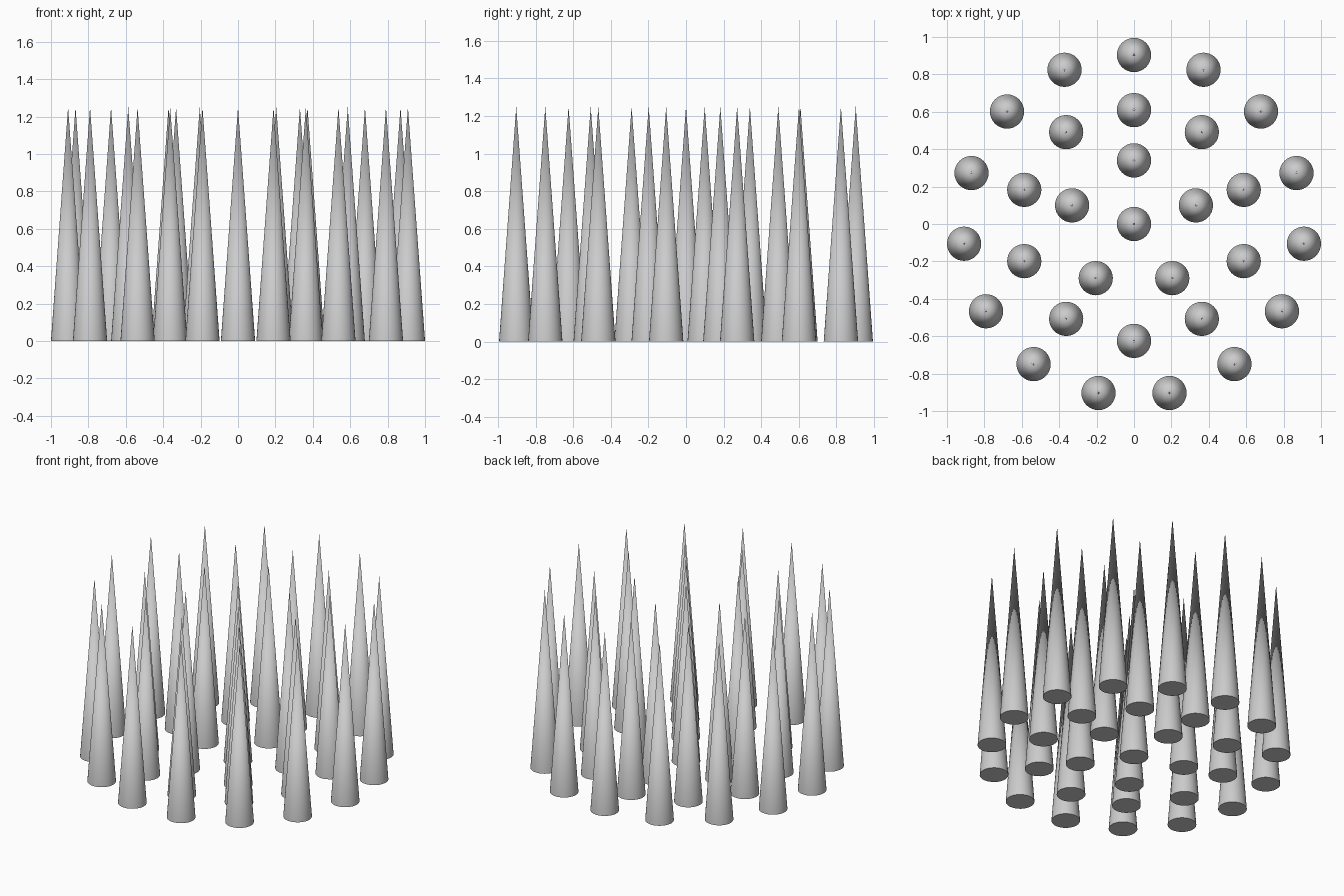
import bpy
from math import sin, cos, radians

if "Cube" in bpy.data.objects:
    bpy.data.objects.remove(bpy.data.objects["Cube"], do_unlink=True)

RADIUS, HEIGHT = 0.0915, 1.25

# Plain grey for every spike
grey = bpy.data.materials.new("light_grey")
grey.use_nodes = True
colour = (0.6, 0.6, 0.6, 1)
grey.diffuse_color = colour
grey.node_tree.nodes["Principled BSDF"].inputs["Base Color"].default_value = colour


def spike(name, x, y):
    """Smooth cone with a sharp base rim, standing on the ground."""
    bpy.ops.mesh.primitive_cone_add(vertices=32, radius1=RADIUS, radius2=0,
                                    depth=HEIGHT, location=(x, y, HEIGHT / 2))
    obj = bpy.context.object
    obj.name = name
    obj.data.materials.append(grey)
    bpy.ops.object.shade_smooth_by_angle(angle=radians(30))


def ring(name, count, radius, shift):
    """Evenly spaced spikes, the first one at the back."""
    for i in range(count):
        a = radians(360 * i / count)
        spike(f"{name}_{i + 1}", radius * sin(a), radius * cos(a) + shift)


# Centre spike and three rings around it
spike("centre_spike", 0, 0)
ring("inner_spike", 5, 0.348, -0.008)
ring("middle_spike", 10, 0.617, -0.008)
ring("outer_spike", 15, 0.9135, -0.01)
